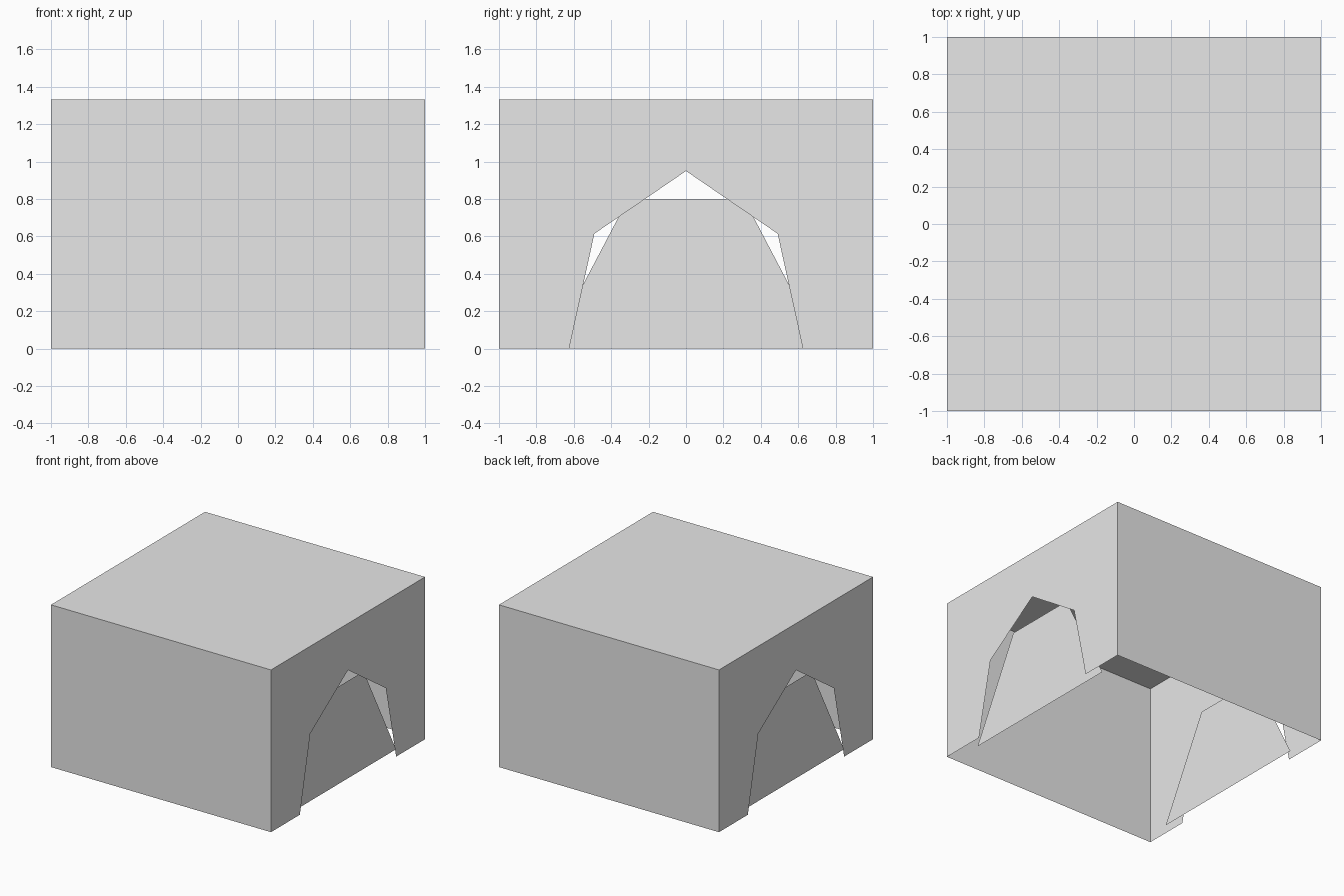
import bpy
import bmesh

cube = bpy.data.objects.get("Cube")
if cube:
    bpy.data.objects.remove(cube, do_unlink=True)

HEIGHT = 1.333
PANEL_X = 0.925

grey = bpy.data.materials.new("light_grey")
grey.use_nodes = True
colour = (0.8, 0.8, 0.8, 1)
grey.diffuse_color = colour
grey.node_tree.nodes["Principled BSDF"].inputs["Base Color"].default_value = colour


def add_object(name, bm):
    mesh = bpy.data.meshes.new(name)
    bm.to_mesh(mesh)
    bm.free()
    mesh.materials.append(grey)
    obj = bpy.data.objects.new(name, mesh)
    bpy.context.collection.objects.link(obj)
    return obj


def side_sheet(name, x, half_profile):
    """Flat sheet across the y axis, from the +y half of its outline."""
    outline = half_profile + [(-y, z) for y, z in reversed(half_profile) if y > 0]
    bm = bmesh.new()
    face = bm.faces.new([bm.verts.new((x, y, z)) for y, z in outline])
    face.normal_update()
    if face.normal.x * x < 0:
        face.normal_flip()
    bmesh.ops.triangulate(bm, faces=bm.faces[:])
    bmesh.ops.join_triangles(bm, faces=bm.faces[:], angle_face_threshold=3,
                             angle_shape_threshold=3)
    add_object(name, bm)


# Roof with front and back walls, open underneath
bm = bmesh.new()
bmesh.ops.create_cube(bm, size=2)
for v in bm.verts:
    v.co.z = HEIGHT if v.co.z > 0 else 0
bm.normal_update()
unwanted = [f for f in bm.faces if f.normal.z < -0.5 or abs(f.normal.x) > 0.5]
bmesh.ops.delete(bm, geom=unwanted, context="FACES")
add_object("roof_and_end_walls", bm)

# Side walls with pointed arches, and tapered panels just behind them
arch = [(0, 0.95), (0.49, 0.615), (0.625, 0)]
wall = arch + [(1, 0), (1, HEIGHT)]
panel = [(0.73, 0), (0.31, 0.8)]
for side, sign in (("left", 1), ("right", -1)):
    side_sheet(side + "_arched_wall", sign, wall)
    side_sheet(side + "_inner_panel", sign * PANEL_X, panel)
